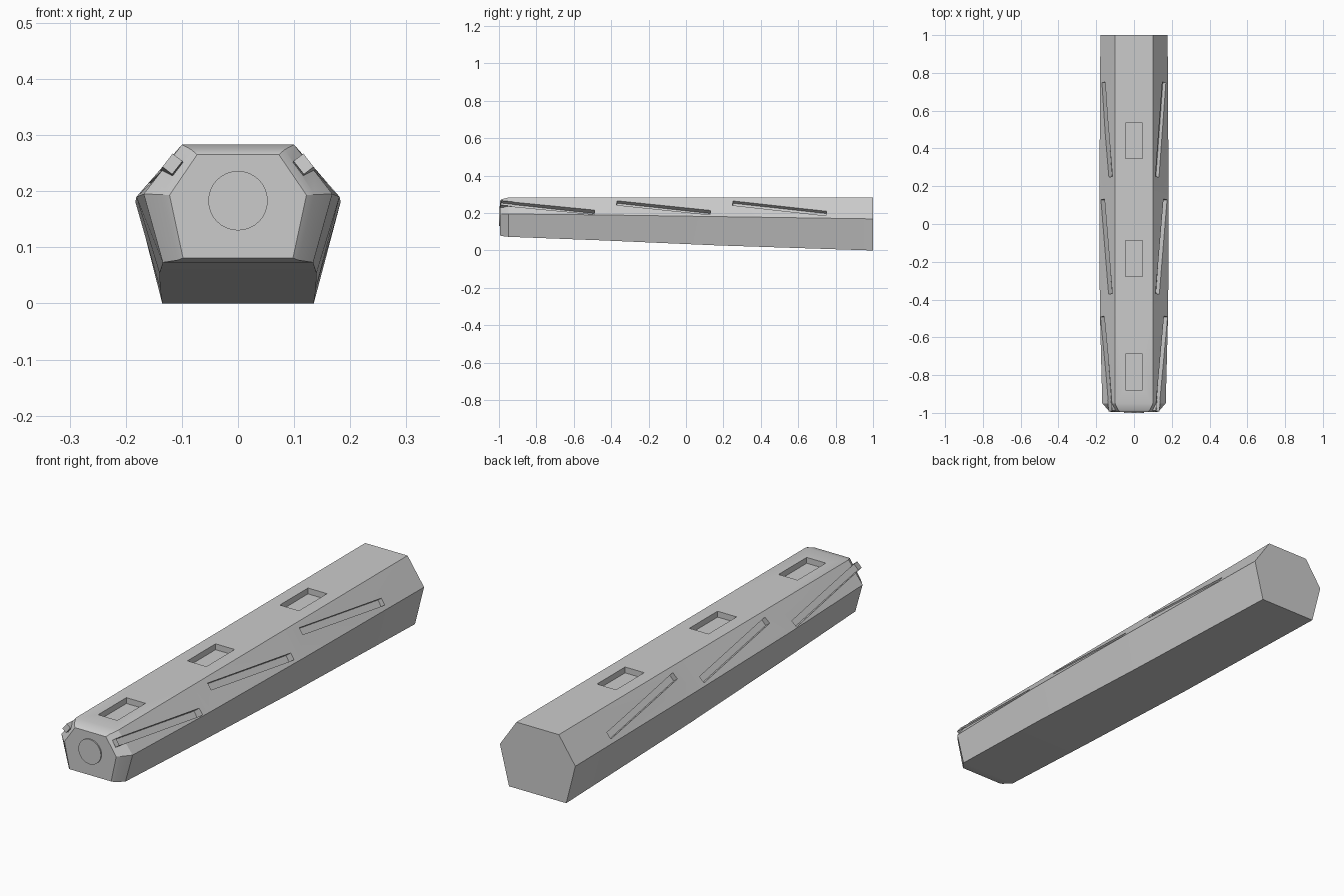
import bpy, bmesh
from mathutils import Vector, Matrix, Euler
from math import pi

if "Cube" in bpy.data.objects:
    bpy.data.objects.remove(bpy.data.objects["Cube"])


def make_object(name, bm):
    bmesh.ops.recalc_face_normals(bm, faces=bm.faces)
    mesh = bpy.data.meshes.new(name)
    bm.to_mesh(mesh)
    bm.free()
    obj = bpy.data.objects.new(name, mesh)
    bpy.context.collection.objects.link(obj)
    return obj


def box(bm, center, size, rot=Matrix.Identity(4)):
    mat = Matrix.Translation(center) @ rot @ Matrix.Diagonal((*size, 1))
    return bmesh.ops.create_cube(bm, size=1, matrix=mat)["verts"]


# hexagonal body lofted along y: (y, top half-width, top z, mid half-width, mid z, base half-width, base z)
sections = [
    (-0.995, 0.073, 0.265, 0.122, 0.193, 0.098, 0.081),
    (-0.985, 0.083, 0.274, 0.136, 0.194, 0.108, 0.077),
    (-0.95, 0.10, 0.283, 0.168, 0.195, 0.134, 0.073),
    (-0.45, 0.10, 0.283, 0.181, 0.190, 0.140, 0.054),
    (0.17, 0.10, 0.283, 0.183, 0.181, 0.139, 0.027),
    (1.0, 0.10, 0.283, 0.178, 0.169, 0.135, 0.0),
]
bm = bmesh.new()
rings = []
for y, tx, tz, mx, mz, bx, bz in sections:
    pts = [(tx, tz), (mx, mz), (bx, bz), (-bx, bz), (-mx, mz), (-tx, tz)]
    rings.append([bm.verts.new((x, y, z)) for x, z in pts])
for a, b in zip(rings, rings[1:]):
    for i in range(6):
        j = (i + 1) % 6
        bm.faces.new((a[i], a[j], b[j], b[i]))
bm.faces.new(rings[0])
bm.faces.new(rings[-1])
body = make_object("body", bm)


# frame of a slanted groove lying on a sloped shoulder
DEPTH, WIDTH = 0.022, 0.03


def groove_frame(side, y0):
    front = Vector((side * 0.124, y0, 0.254))
    back = Vector((side * 0.161, y0 + 0.5, 0.199))
    along = (back - front).normalized()
    out = Vector((side * 0.79, 0, 0.61))
    out = (out - along * out.dot(along)).normalized()
    across = along.cross(out)
    rot = Matrix((across, along, out)).transposed().to_4x4()
    return front, back, along, out, rot


# cutters: top pockets and shoulder grooves
bm = bmesh.new()
for y in (0.441, -0.182, -0.783):
    box(bm, (0, y, 0.283), (0.09, 0.19, 0.05))
for side in (-1, 1):
    for y0 in (0.25, -0.37, -0.99):
        front, back, along, out, rot = groove_frame(side, y0)
        top = 0.03
        center = (front + back) / 2 + out * (top - DEPTH) / 2
        box(bm, center, (WIDTH, (back - front).length, top + DEPTH), rot)
cutter = make_object("recess_cutter", bm)
cutter.hide_render = True

mod = body.modifiers.new("recesses", "BOOLEAN")
mod.operation = "DIFFERENCE"
mod.solver = "EXACT"
mod.object = cutter
bpy.context.view_layer.objects.active = body
body.select_set(True)
bpy.ops.object.modifier_apply(modifier=mod.name)
bpy.data.objects.remove(cutter)
bpy.ops.object.shade_smooth_by_angle(angle=0.5)

# open trough ends that stand proud of the bevelled nose
for side, label in ((-1, "left"), (1, "right")):
    front, back, along, out, rot = groove_frame(side, -0.99)
    length = 0.06
    bm = bmesh.new()
    center = front + along * length / 2 + out * (0.002 - DEPTH / 2)
    box(bm, center, (WIDTH, length, DEPTH), rot)
    bm.normal_update()
    open_faces = [f for f in bm.faces if f.normal.dot(out) > 0.9 or f.normal.dot(along) > 0.9]
    bmesh.ops.delete(bm, geom=open_faces, context="FACES")
    make_object("groove_end_" + label, bm)

# round disc on the front face
bm = bmesh.new()
bmesh.ops.create_cone(bm, cap_ends=True, segments=32, radius1=0.053, radius2=0.053, depth=0.02,
                      matrix=Matrix.Translation((0, -0.99, 0.183)) @ Euler((pi / 2, 0, 0)).to_matrix().to_4x4())
disc = make_object("front_disc", bm)
bpy.ops.object.select_all(action="DESELECT")
disc.select_set(True)
bpy.context.view_layer.objects.active = disc
bpy.ops.object.shade_smooth_by_angle(angle=0.5)
